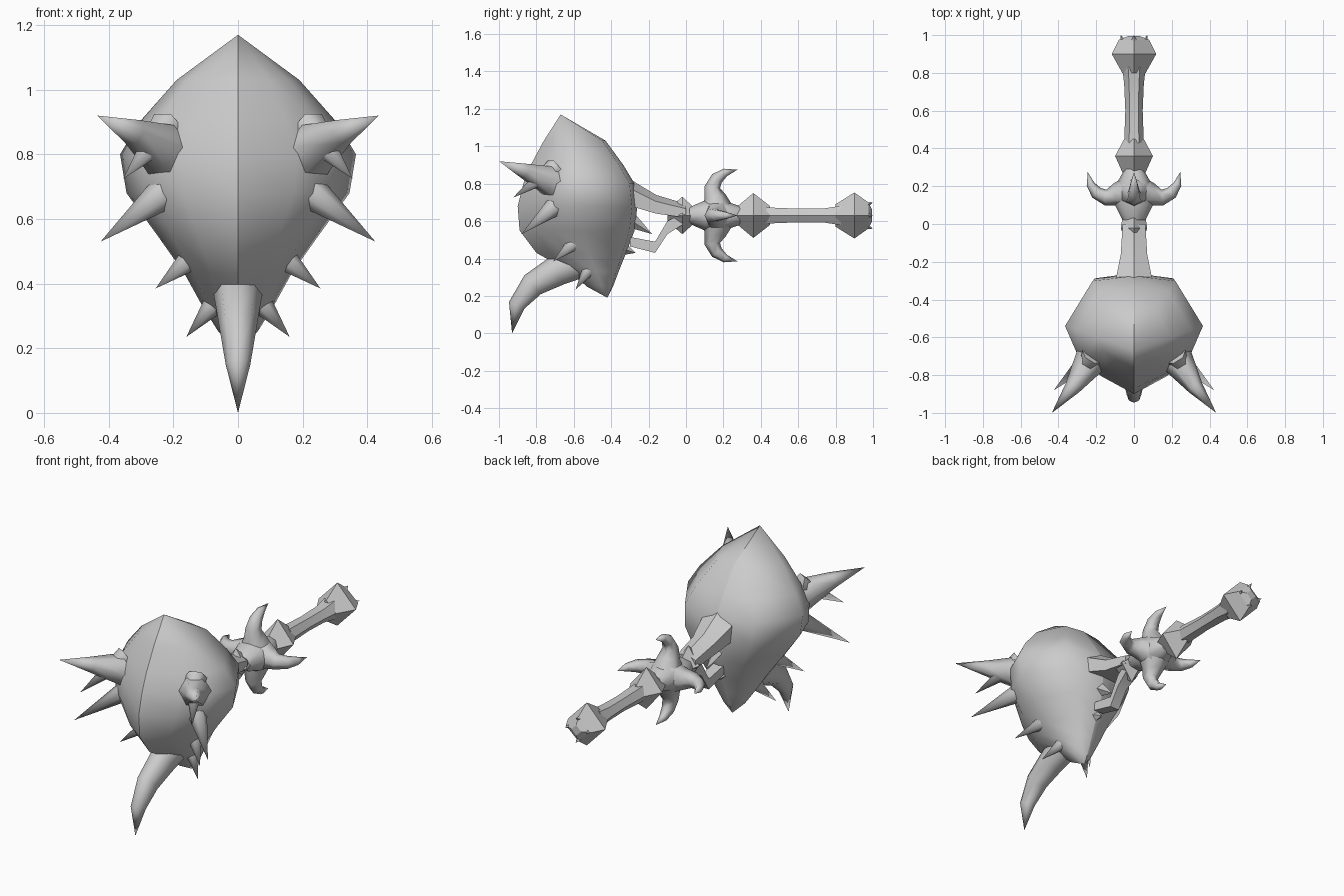
import bpy, bmesh, math
from mathutils import Vector

if "Cube" in bpy.data.objects:
    bpy.data.objects.remove(bpy.data.objects["Cube"])

GREY = (0.6, 0.6, 0.6, 1)
mat = bpy.data.materials.new("plain grey")
mat.use_nodes = True
mat.diffuse_color = GREY
mat.node_tree.nodes["Principled BSDF"].inputs["Base Color"].default_value = GREY
AXIS_Z = 0.63


def loft(name, rings, angle=45):
    """Skin rings of points; a ring of one point closes to a tip."""
    bm = bmesh.new()
    loops = [[bm.verts.new(p) for p in ring] for ring in rings]
    for a, b in zip(loops, loops[1:]):
        n = max(len(a), len(b))
        for i in range(n):
            j = (i + 1) % n
            if len(a) == 1:
                bm.faces.new((a[0], b[j], b[i]))
            elif len(b) == 1:
                bm.faces.new((a[i], a[j], b[0]))
            else:
                bm.faces.new((a[i], a[j], b[j], b[i]))
    for end in (loops[0], loops[-1]):
        if len(end) > 2:
            bm.faces.new(end)
    bmesh.ops.recalc_face_normals(bm, faces=bm.faces)
    mesh = bpy.data.meshes.new(name)
    bm.to_mesh(mesh)
    bm.free()
    mesh.materials.append(mat)
    obj = bpy.data.objects.new(name, mesh)
    bpy.context.collection.objects.link(obj)
    bpy.ops.object.select_all(action='DESELECT')
    obj.select_set(True)
    bpy.context.view_layer.objects.active = obj
    bpy.ops.object.shade_smooth_by_angle(angle=math.radians(angle))
    return obj


def sweep(name, path, radii, ref=(0, 0, 1), sides=6, flat=1.0, angle=65):
    """Tapered tube along a path; radius 0 gives a tip."""
    pts, rings = [Vector(p) for p in path], []
    for i, (p, r) in enumerate(zip(pts, radii)):
        t = (pts[min(i + 1, len(pts) - 1)] - pts[max(i - 1, 0)]).normalized()
        u = Vector(ref).cross(t).normalized()
        v = t.cross(u)
        turns = [math.tau * k / sides for k in range(sides)]
        rings.append([p + u * r * math.cos(a) + v * r * flat * math.sin(a)
                      for a in turns] if r else [p])
    return loft(name, rings, angle)


# Ridged head: (height, front, back, half width, y of widest point)
HEAD = [(1.03, -.76, -.43, .19, -.60), (.90, -.83, -.335, .305, -.56),
        (.80, -.87, -.275, .365, -.54), (.68, -.90, -.26, .345, -.54),
        (.55, -.89, -.275, .25, -.54), (.43, -.80, -.32, .165, -.52),
        (.33, -.62, -.36, .11, -.48), (.25, -.53, -.39, .06, -.45)]
SECTION = [(.5, -.74), (.82, -.46), (1, 0), (.6, .9)]


def head_ring(z, front, back, w, mid):
    half = [(fx * w, mid + abs(fy) * ((back if fy > 0 else front) - mid), z)
            for fx, fy in SECTION]
    return ([(0, front, z)] + half + [(0, back, z)]
            + [(-x, y, h) for x, y, h in reversed(half)])


head = loft("head", [[(0, -.67, 1.17)]] + [head_ring(*r) for r in HEAD]
            + [[(0, -.42, .19)]], 60)
# Crisp centre ridge from front to back
for edge in head.data.edges:
    if all(abs(head.data.vertices[v].co.x) < .001 for v in edge.vertices):
        edge.use_edge_sharp = True

# Curved tusk under the head
sweep("tusk", [(0, -.50, .42), (0, -.69, .335), (0, -.82, .26),
               (0, -.905, .15), (0, -.93, 0)],
      [.10, .082, .067, .045, 0], ref=(1, 0, 0), sides=8, flat=.85)

# Spikes in mirrored pairs, rooted inside the head
SPIKES = {
    "large_horn": ([(.14, -.58, .75), (.245, -.745, .825), (.325, -.865, .87),
                    (.435, -1.0, .92)], [.125, .08, .043, 0]),
    "upper_spike": ([(.22, -.70, .88), (.355, -.925, .725)], [.06, 0]),
    "middle_spike": ([(.17, -.645, .725), (.425, -.88, .53)], [.07, 0]),
    "lower_spike": ([(.10, -.56, .515), (.255, -.71, .385)], [.055, 0]),
    "bottom_spike": ([(.05, -.505, .365), (.16, -.59, .235)], [.045, 0]),
}
for name, (path, radii) in SPIKES.items():
    for side, s in (("left", 1), ("right", -1)):
        sweep(side + "_" + name, [(s * x, y, z) for x, y, z in path], radii)


def bar_ring(y, z, hw, hh, shoulder=1):
    """Cross-section with a top ridge when the shoulder is below 1."""
    return [(-hw, y, z - hh), (hw, y, z - hh), (hw, y, z + hh * shoulder),
            (0, y, z + hh), (-hw, y, z + hh * shoulder)]


# Ridged neck plate widening toward the head
loft("neck", [bar_ring(-.32, .76, .10, .08, .3), bar_ring(-.26, .735, .09, .065, .3),
              bar_ring(-.16, .69, .07, .05, .3), bar_ring(0, .655, .06, .037, .3)], 30)

# Crooked brace and shards beneath the neck
loft("neck_brace", [bar_ring(-.02, .61, .04, .03), bar_ring(-.10, .565, .03, .035),
                    bar_ring(-.165, .46, .03, .03), bar_ring(-.30, .49, .03, .025)], 30)
sweep("upper_shard", [(0, -.32, .62), (0, -.18, .53)], [.05, 0], sides=4)
sweep("lower_shard", [(0, -.36, .46), (0, -.27, .43)], [.05, 0], sides=4)


def shaft(name, profile, sides=4, angle=30):
    """Straight faceted part along y: (y, half width, half height)."""
    turns = [math.tau * k / sides for k in range(sides)]
    return loft(name, [[(w * math.cos(a), y, AXIS_Z + h * math.sin(a))
                        for a in turns] for y, w, h in profile], angle)


# Straight parts of the handle
shaft("collar", [(-.10, .045, .03), (-.02, .07, .10), (.04, .06, .045)])
shaft("guard_hub", [(.02, .06, .045), (.10, .10, .08), (.20, .10, .08),
                    (.29, .05, .05)], 8, 60)
shaft("knob", [(.27, .06, .045), (.36, .10, .12), (.45, .052, .05)])
shaft("grip", [(.43, .052, .05), (.60, .046, .042), (.74, .052, .044),
               (.83, .062, .06)], 6)
shaft("pommel", [(.80, .062, .06), (.90, .118, .123), (.975, .08, .07),
                 (.995, .03, .03)])

# Four hooked guard prongs and four small pommel points
for k, side in enumerate(("left", "top", "right", "bottom")):
    c, s = round(math.cos(k * math.pi / 2)), round(math.sin(k * math.pi / 2))
    sideways = (-s, 0, c)

    def radial(points):
        return [(c * r, y, AXIS_Z + s * r) for r, y in points]

    sweep(side + "_guard_prong",
          radial([(.04, .165), (.10, .155), (.15, .14), (.198, .165),
                  (.23, .21), (.245, .275)]),
          [.085, .058, .042, .034, .022, 0], ref=sideways)
    sweep(side + "_pommel_point", radial([(.045, .93), (.07, 1.0)]),
          [.035, 0], ref=sideways, sides=4)
